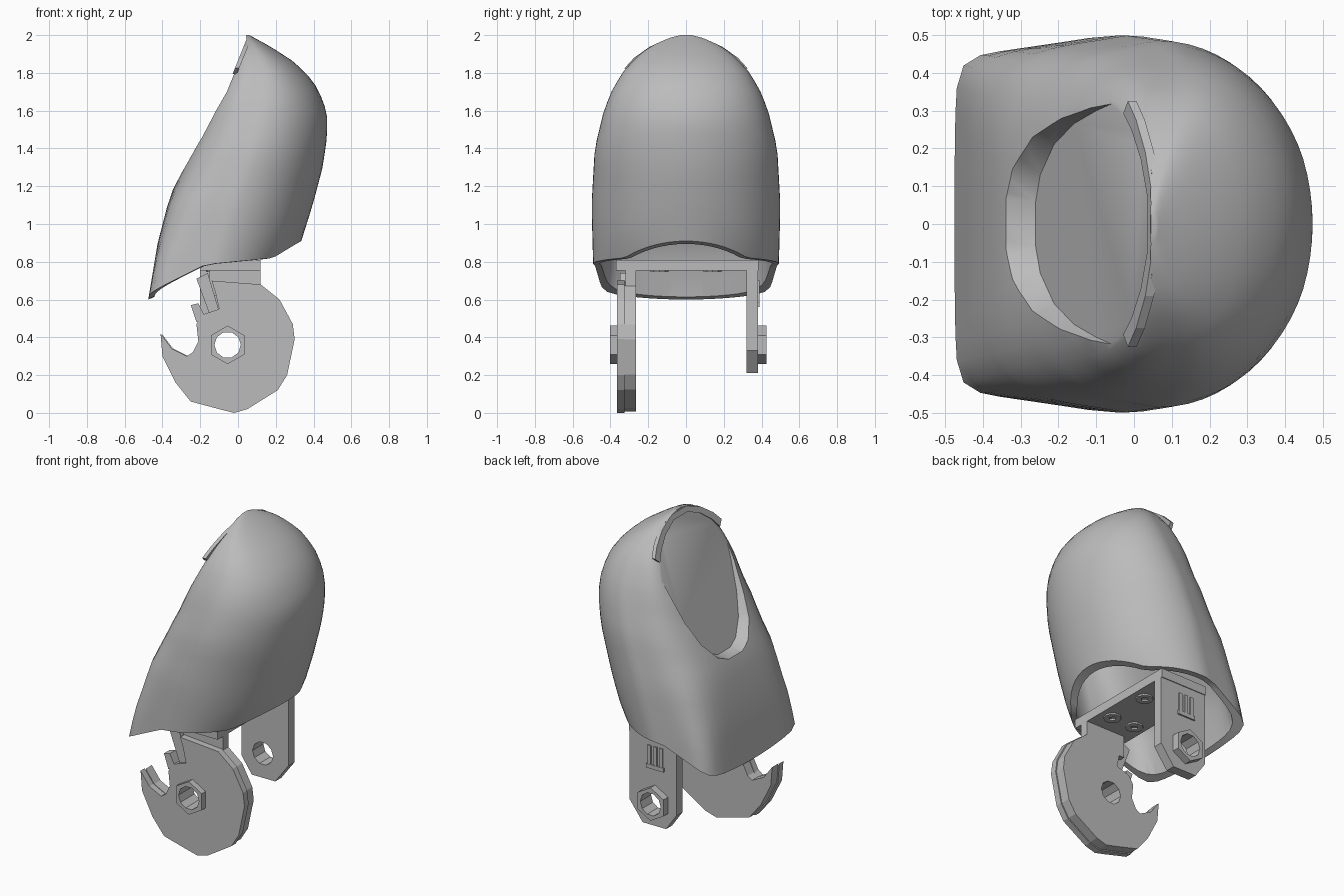
import bpy, bmesh, math

if "Cube" in bpy.data.objects:
    bpy.data.objects.remove(bpy.data.objects["Cube"])

grey = bpy.data.materials.new("plain grey")
grey.diffuse_color = (0.5, 0.5, 0.5, 1)
grey.use_nodes = True
grey.node_tree.nodes["Principled BSDF"].inputs["Base Color"].default_value = grey.diffuse_color


def make(name, verts, faces):
    """Mesh object from points and faces, with normals turned outward."""
    bm = bmesh.new()
    vs = [bm.verts.new(v) for v in verts]
    for f in faces:
        bm.faces.new([vs[i] for i in f])
    bmesh.ops.recalc_face_normals(bm, faces=bm.faces)
    me = bpy.data.meshes.new(name)
    bm.to_mesh(me)
    bm.free()
    me.materials.append(grey)
    ob = bpy.data.objects.new(name, me)
    bpy.context.collection.objects.link(ob)
    return ob


def loft(name, a, b):
    """Solid between two loops of equal length."""
    n = len(a)
    faces = [(i, (i + 1) % n, n + (i + 1) % n, n + i) for i in range(n)]
    return make(name, a + b, faces + [tuple(range(n))[::-1], tuple(range(n, 2 * n))])


def prism(name, pts, y0, y1):
    return loft(name, [(x, y0, z) for x, z in pts], [(x, y1, z) for x, z in pts])


def box(name, x0, x1, y0, y1, z0, z1):
    return prism(name, [(x0, z0), (x1, z0), (x1, z1), (x0, z1)], y0, y1)


def ngon(cx, cz, r, n, turn=0.0):
    return [(cx + r * math.cos(turn + math.tau * i / n),
             cz + r * math.sin(turn + math.tau * i / n)) for i in range(n)]


def cut(ob, cutter):
    m = ob.modifiers.new("cut", 'BOOLEAN')
    m.operation, m.solver, m.object = 'DIFFERENCE', 'EXACT', cutter
    bpy.context.view_layer.objects.active = ob
    bpy.ops.object.modifier_apply(modifier=m.name)


def lerp(table, t):
    if t <= table[0][0]:
        return table[0][1]
    for (a, va), (b, vb) in zip(table, table[1:]):
        if t <= b:
            return va + (vb - va) * (t - a) / (b - a)
    return table[-1][1]


# Hood section by height: back edge, front edge, half width; rim, squareness, taper
BACK = [(.6, -.475), (.9, -.425), (1.15, -.36), (1.48, -.2), (1.8, -.035), (2, .045)]
FRONT = [(.6, .2), (.82, .285), (.91, .335), (1.1, .395), (1.3, .448), (1.45, .47),
         (1.55, .475), (1.64, .455), (1.72, .42), (1.8, .36), (1.87, .28), (1.94, .17), (2, .06)]
WIDE = [(.6, .485), (.8, .492), (1.1, .5), (1.4, .483), (1.6, .435), (1.7, .395),
        (1.8, .338), (1.88, .265), (1.94, .19), (1.985, .09), (2, .03)]
RIM = [(-1, .6), (-.2, .77), (0, .79), (.75, .82), (1, .91)]
SQUARE = [(.6, 12), (.9, 6), (1.2, 4), (1.45, 3.7), (1.75, 5)]
TAPER = [(.6, .09), (1.2, .13), (1.5, .1), (1.8, .02)]
NONE = [(0, 0), (3, 0)]


def hood_solid(name, top, drop, back_in, wall, cols=64, rows=22):
    verts, faces = [], []
    for r in range(rows + 1):
        s = math.sin(r / rows * math.pi / 2)
        n_back = lerp(SQUARE, .6 + s * (top - .6))
        for c in range(cols):
            a = math.tau * c / cols
            ca, sa = math.cos(a), math.sin(a)
            n = 2 if ca >= 0 else n_back         # round front, squarish back
            rad = (abs(ca) ** n + abs(sa) ** n) ** (-1 / n)
            u, v = rad * ca, rad * sa
            z0 = lerp(RIM, u) + .035 * v * v * max(0, -u) - drop
            z = z0 + s * (top - z0)
            xl, xr = lerp(BACK, z), lerp(FRONT, z)
            cx = xl + .45 * (xr - xl)
            x = cx + u * ((xr - wall - cx) if u > 0 else (cx - xl - lerp(back_in, z)))
            y = v * (lerp(WIDE, z) - wall) * (1 - lerp(TAPER, z) * max(0, -u))
            verts.append((x, y, z))
    for r in range(rows):
        for c in range(cols):
            d = (c + 1) % cols
            faces.append((r * cols + c, r * cols + d, (r + 1) * cols + d, (r + 1) * cols + c))
    last = rows * cols
    faces.append(tuple(range(last, last + cols)))
    verts.append((-.06, 0, .78 - drop))
    hub = len(verts) - 1
    faces += [(c, hub, (c + 1) % cols) for c in range(cols)]
    return make(name, verts, faces)


def panel_x(z):
    return -.26 + (z - 1.2) * .4026


# Hood: hollow shell with a recessed oval panel on its sloping back
hood = hood_solid("hood", 2.0, 0, NONE, 0)
hollow = hood_solid("hood_hollow", 1.78, .3, [(.6, .03), (.9, .04), (1.15, .13), (2, .13)], .035)
OVAL = [(1.2, .06), (1.23, .13), (1.32, .21), (1.45, .265), (1.6, .3), (1.74, .325),
        (1.83, .32), (1.91, .24), (1.96, .15), (1.985, .05)]
ring = [(z, -y) for z, y in OVAL] + [(z, y) for z, y in reversed(OVAL)]
floor = [(panel_x(z), y, z) for z, y in ring]
mouth = [(x - .3, y * 1.5, 1.6 + (z - 1.6) * 1.3 + .1) for x, y, z in floor]
recess = loft("panel_recess", floor, mouth)
for c in (hollow, recess):
    cut(hood, c)
    bpy.data.objects.remove(c)
bpy.ops.object.select_all(action='DESELECT')
hood.select_set(True)
bpy.context.view_layer.objects.active = hood
bpy.ops.object.shade_smooth_by_angle(angle=math.radians(38))

# Raised lip around the top of the panel
ARC = [(.325, 1.825), (.275, 1.88), (.19, 1.94), (.075, 1.985)]
arc = ARC + [(-y, z) for y, z in reversed(ARC)]
lip = arc + [(y * .9, z - .03) for y, z in reversed(arc)]
loft("panel_lip", [(panel_x(z) - .008, y, z) for y, z in lip],
     [(panel_x(z) + .015, y, z) for y, z in lip])

# Bracket: bridge plate, front arm with hooked disc, rear arm
PX, PZ = -.055, .36
DISC = [(-.14, .7), (.12, .68), (.22, .6), (.29, .47), (.3, .39), (.26, .2), (.21, .12),
        (.05, .02), (-.02, 0), (-.1, .02), (-.25, .06), (-.33, .16), (-.4, .3), (-.41, .42),
        (-.35, .34), (-.27, .3), (-.24, .32), (-.21, .38), (-.22, .47), (-.19, .52),
        (-.1, .55), (-.12, .64)]
inner = [(PX + (x - PX) * .98, .36 + (z - .36) * .98) for x, z in DISC]
plate = box("bridge_plate", -.2, .12, -.37, .385, .755, .81)
box("front_arm", -.15, .12, -.32, -.265, .62, .81)
disc = prism("hooked_disc", DISC, -.365, -.325)
disc_back = prism("disc_backing", inner, -.325, -.265)
rear = prism("rear_arm", [(-.2, .81), (.12, .81), (.12, .33), (.03, .21), (-.13, .21), (-.2, .31)],
             .32, .38)

# Hexagonal nuts on the pivot, bored through
nuts = [prism(n, ngon(PX, PZ, .102, 6, math.pi / 2), a, b)
        for n, a, b in (("front_nut", -.402, -.36), ("rear_nut", .375, .425))]
bore = prism("pivot_bore", ngon(PX, PZ, .07, 10), -.7, .7)
for ob in [disc, disc_back, rear] + nuts:
    cut(ob, bore)
bpy.data.objects.remove(bore)

# Small latch on the front disc
prism("latch_strip", [(-.22, .71), (-.16, .74), (-.1, .54), (-.15, .52)], -.35, -.3)
prism("latch_block", [(-.25, .57), (-.21, .58), (-.17, .5), (-.22, .48)], -.365, -.31)

# Ribbed clip on the rear arm
for i in range(3):
    x = -.11 + i * .04
    box("clip_rib", x, x + .022, .375, .388, .58, .7)
box("clip_foot", -.12, .0, .375, .39, .56, .585)

# Screws under the bridge plate
for x in (-.12, .04):
    for y in (-.14, .14):
        head = ngon(x, y, .05, 10)
        screw = loft("screw", [(a, b, .745) for a, b in head], [(a, b, .765) for a, b in head])
        sq = ngon(x, y, .024, 4)
        socket = loft("socket", [(a, b, .7) for a, b in sq], [(a, b, .755) for a, b in sq])
        cut(screw, socket)
        bpy.data.objects.remove(socket)
